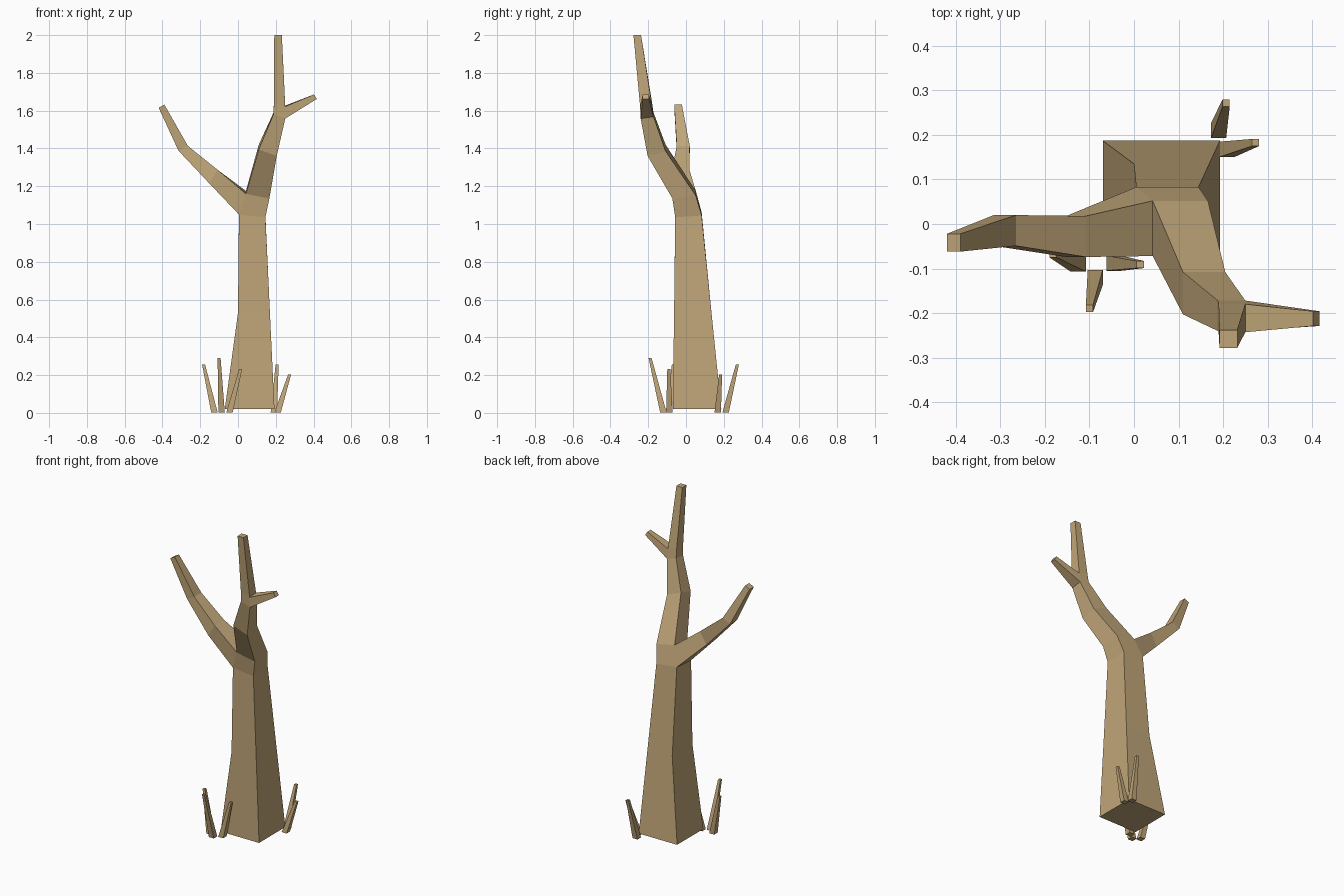
import bpy, bmesh

if "Cube" in bpy.data.objects:
    bpy.data.objects.remove(bpy.data.objects["Cube"])

bark = bpy.data.materials.new("bark")
bark.diffuse_color = (0.53, 0.38, 0.19, 1)
bark.use_nodes = True
bark.node_tree.nodes["Principled BSDF"].inputs["Base Color"].default_value = bark.diffuse_color


def ring(bm, xl, xr, yf, yb, zl, zr, rise=0.0):
    """Four-cornered section: left/right x, front/back y, left/right height."""
    co = [(xl, yf, zl), (xr, yf, zr), (xr, yb, zr + rise), (xl, yb, zl + rise)]
    return [bm.verts.new(c) for c in co]


def bridge(bm, a, b, skip=()):
    for i in range(4):
        if i not in skip:
            j = (i + 1) % 4
            bm.faces.new((a[i], a[j], b[j], b[i]))


def loft(bm, rings, skips={}):
    """Skin consecutive sections and cap the end; skips = {segment: open sides}."""
    for n in range(len(rings) - 1):
        bridge(bm, rings[n], rings[n + 1], skips.get(n, ()))
    bm.faces.new(rings[-1])


def finish(bm, name):
    bmesh.ops.recalc_face_normals(bm, faces=bm.faces)
    me = bpy.data.meshes.new(name)
    bm.to_mesh(me)
    bm.free()
    me.materials.append(bark)
    bpy.context.collection.objects.link(bpy.data.objects.new(name, me))


# Trunk running up into the tall right limb
bm = bmesh.new()
trunk = [ring(bm, *r) for r in (
    (-0.07, 0.193, -0.07, 0.187, 0.02, 0.02),
    (0.0, 0.169, -0.063, 0.135, 0.53, 0.53),
    (0.005, 0.145, -0.057, 0.083, 1.05, 1.035, 0.01),
    (0.042, 0.166, -0.072, 0.052, 1.16, 1.135, 0.015),
    (0.11, 0.205, -0.203, -0.108, 1.395, 1.36, 0.025),
    (0.188, 0.25, -0.24, -0.172, 1.58, 1.558, 0.01),
    (0.19, 0.25, -0.243, -0.18, 1.64, 1.622, 0.005),
    (0.192, 0.232, -0.278, -0.238, 2.0, 2.0))]
loft(bm, trunk, {2: (3,), 5: (1,)})
bm.faces.new(trunk[0][::-1])

# Left branch growing from the open left side (left = underside, right = top)
start = [trunk[2][0], trunk[3][0], trunk[3][3], trunk[2][3]]
loft(bm, [start] + [ring(bm, *r) for r in (
    (-0.152, -0.108, -0.074, 0.018, 1.215, 1.287),
    (-0.315, -0.265, -0.049, 0.02, 1.388, 1.413),
    (-0.42, -0.39, -0.062, -0.022, 1.615, 1.632))])

# Twig growing from the right limb
start = [trunk[5][1], trunk[6][1], trunk[6][2], trunk[5][2]]
loft(bm, [start, ring(bm, 0.417, 0.402, -0.229, -0.196, 1.662, 1.686)])
finish(bm, "dead_tree")

# Sprouts around the foot: base x, y, then tip x, y, z
sprouts = ((-0.125, -0.09, -0.182, -0.067, 0.255),
           (-0.087, -0.12, -0.1, -0.19, 0.29),
           (-0.045, -0.088, 0.014, -0.091, 0.232),
           (0.19, 0.21, 0.207, 0.272, 0.257),
           (0.21, 0.168, 0.273, 0.183, 0.203))
for k, (bx, by, tx, ty, tz) in enumerate(sprouts, 1):
    bm = bmesh.new()
    w, t = 0.017, 0.008
    rings = [ring(bm, bx - w, bx + w, by - w, by + w, 0.003, 0.003),
             ring(bm, tx - t, tx + t, ty - t, ty + t, tz, tz)]
    loft(bm, rings)
    bm.faces.new(rings[0][::-1])
    finish(bm, f"sprout_{k}")
